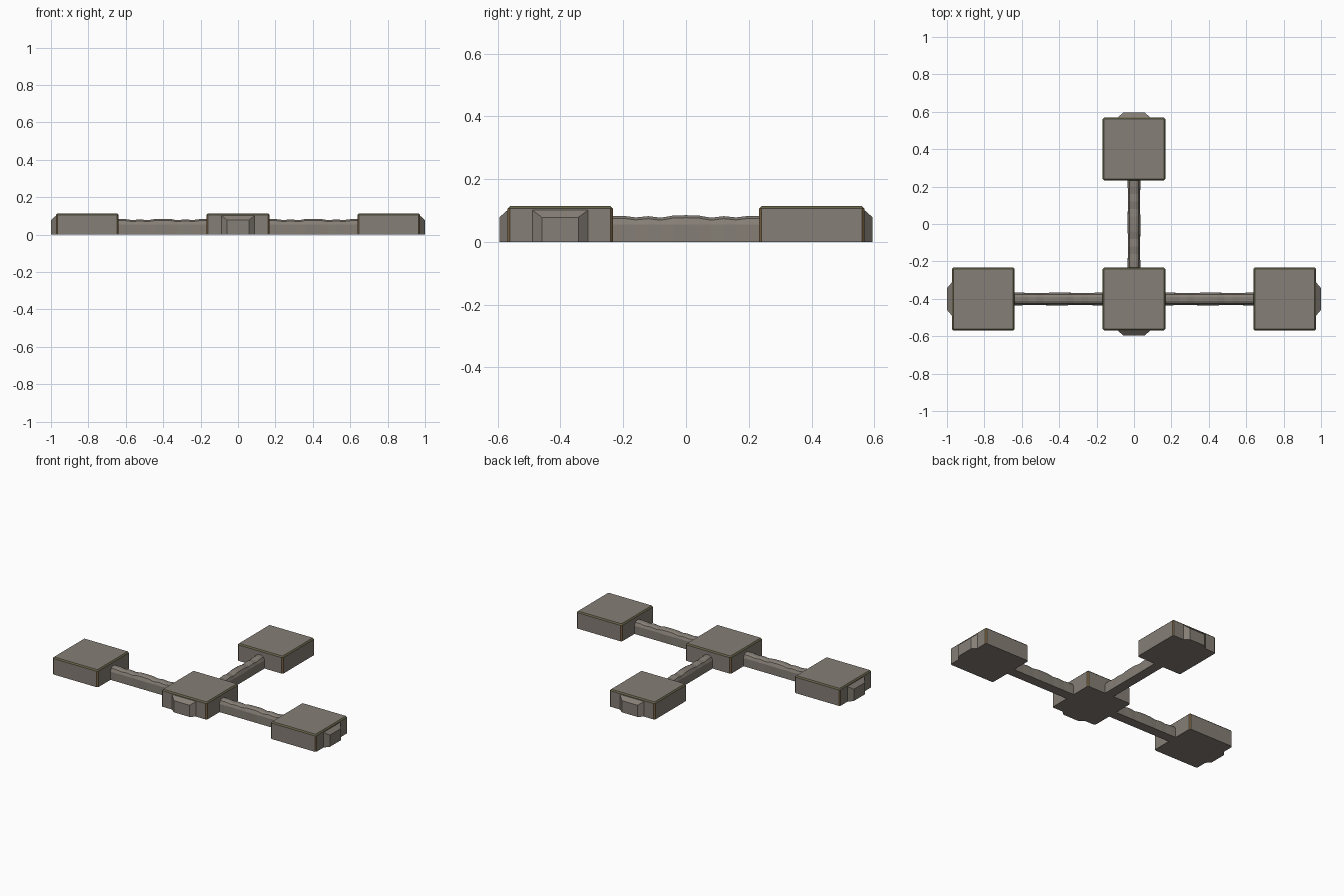
import bpy, bmesh, math
from mathutils import Matrix

if "Cube" in bpy.data.objects:
    bpy.data.objects.remove(bpy.data.objects["Cube"])


def mat(name, rgb):
    m = bpy.data.materials.new(name)
    m.diffuse_color = (*rgb, 1)
    m.use_nodes = True
    m.node_tree.nodes["Principled BSDF"].inputs["Base Color"].default_value = m.diffuse_color
    return m


STONE = mat("stone", (0.235, 0.21, 0.18))
MOSS = mat("mossy trim", (0.13, 0.125, 0.065))
RUST = mat("rusty brown corner", (0.20, 0.125, 0.055))

H, R, B = 0.114, 0.168, 0.008      # block height, half width, edge trim size


def finish(bm, name, mats):
    bmesh.ops.recalc_face_normals(bm, faces=bm.faces)
    me = bpy.data.meshes.new(name)
    bm.to_mesh(me)
    bm.free()
    for m in mats:
        me.materials.append(m)
    ob = bpy.data.objects.new(name, me)
    bpy.context.collection.objects.link(ob)
    return ob


def loft(bm, rings):
    rows = [[bm.verts.new(p) for p in r] for r in rings]
    n = len(rows[0])
    for a, b in zip(rows, rows[1:]):
        for i in range(n):
            bm.faces.new((a[i], a[(i + 1) % n], b[(i + 1) % n], b[i]))
    bm.faces.new(rows[0])
    bm.faces.new(rows[-1])


# square block with coloured bevels on top rim and upright corners
def block(name, x, y):
    bm = bmesh.new()

    def ring(r, c, z):
        pts = []
        for sx, sy in ((1, 1), (-1, 1), (-1, -1), (1, -1)):
            p = [(x + sx * r, y + sy * (r - c), z), (x + sx * (r - c), y + sy * r, z)]
            pts += p if sx * sy > 0 else p[::-1]
        return pts

    loft(bm, [ring(R, B, 0), ring(R, B, H - B), ring(R - B, B * 0.3, H)])
    bmesh.ops.recalc_face_normals(bm, faces=bm.faces)
    for f in bm.faces:
        n = f.normal
        if 0.3 < n.z < 0.95:
            f.material_index = 1
        elif abs(n.x) > 0.3 and abs(n.y) > 0.3:
            f.material_index = 2
    return finish(bm, name, (STONE, MOSS, RUST))


# chipped buttress on the outer wall: sloped top and angled cheeks
def buttress(name, x, y, angle):
    bm = bmesh.new()
    w, o = R - 0.01, R + 0.026
    inner, outer = 0.1, 0.058
    loft(bm, [
        [(w, -inner, 0), (w, inner, 0), (o, outer, 0), (o, -outer, 0)],
        [(w, -inner, H - 0.004), (w, inner, H - 0.004), (o, outer, 0.078), (o, -outer, 0.078)],
    ])
    bmesh.ops.transform(bm, verts=bm.verts,
                        matrix=Matrix.Translation((x, y, 0)) @ Matrix.Rotation(angle, 4, 'Z'))
    return finish(bm, name, (STONE,))


# worn connecting wall with a chamfered, uneven crest
CREST = [0.083, 0.083, 0.078, 0.082, 0.077, 0.084, 0.085, 0.084, 0.077, 0.082, 0.078, 0.083, 0.083]


def wall(name, x, y, angle, length):
    bm = bmesh.new()
    rings = []
    for i, h in enumerate(CREST):
        t = (i / (len(CREST) - 1) - 0.5) * length
        d = (h - 0.081) * 0.4
        rings.append([(t, -0.033, 0), (t, -0.033 - d, 0.055), (t, -0.025, h - 0.008),
                      (t, -0.011, h), (t, 0.011, h), (t, 0.025, h - 0.008),
                      (t, 0.033 + d, 0.055), (t, 0.033, 0)])
    loft(bm, rings)
    bmesh.ops.transform(bm, verts=bm.verts,
                        matrix=Matrix.Translation((x, y, 0)) @ Matrix.Rotation(angle, 4, 'Z'))
    return finish(bm, name, (STONE,))


# four blocks in a T layout, each with one outward buttress
for label, x, y, ang in (("left", -0.806, -0.401, math.pi),
                         ("right", 0.806, -0.401, 0),
                         ("centre", 0, -0.401, -math.pi / 2),
                         ("back", 0, 0.401, math.pi / 2)):
    block(label + "_block", x, y)
    buttress(label + "_buttress", x, y, ang)

# three connecting walls
GAP = 0.806 - 2 * R + 0.01
wall("left_wall", -0.403, -0.401, 0, GAP)
wall("right_wall", 0.403, -0.401, 0, GAP)
wall("back_wall", 0, 0, math.pi / 2, GAP)
